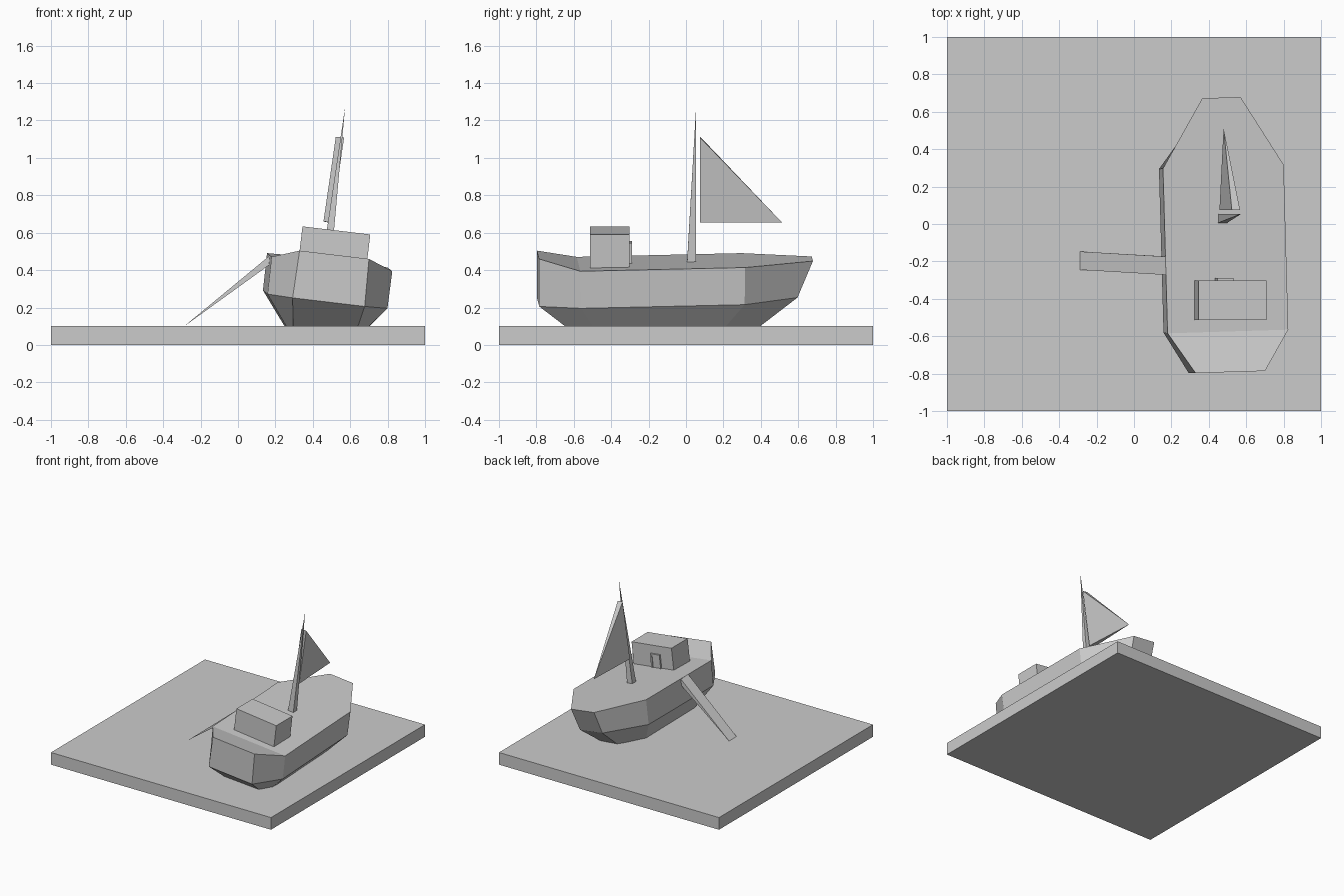
import bpy
from math import radians
from mathutils import Matrix, Vector

cube = bpy.data.objects.get("Cube")
if cube:
    bpy.data.objects.remove(cube, do_unlink=True)

GREY = (0.6, 0.6, 0.6, 1)
grey = bpy.data.materials.new("plain grey")
grey.use_nodes = True
grey.diffuse_color = GREY
grey.node_tree.nodes["Principled BSDF"].inputs["Base Color"].default_value = GREY


def build(name, verts, faces, frame=Matrix()):
    """Make a flat-shaded grey object from points given in a local frame."""
    mesh = bpy.data.meshes.new(name)
    mesh.from_pydata([frame @ Vector(v) for v in verts], [], faces)
    mesh.materials.append(grey)
    obj = bpy.data.objects.new(name, mesh)
    bpy.context.collection.objects.link(obj)
    return obj


BOX_FACES = [(0, 1, 3, 2), (4, 6, 7, 5), (0, 4, 5, 1),
             (2, 3, 7, 6), (0, 2, 6, 4), (1, 5, 7, 3)]


def box(name, centre, size, frame=Matrix()):
    verts = [[c + s * k for c, s, k in zip(centre, size, (i, j, l))]
             for i in (-.5, .5) for j in (-.5, .5) for l in (-.5, .5)]
    return build(name, verts, BOX_FACES, frame)


ROLL = Matrix.Rotation(radians(6.8), 4, 'Y')

# Ground slab
box("base_slab", (0, 0, .05), (2, 2, .1))

# Hull: three eight-sided rings, each listed as (half width, y, z) from stern to bow
hull_frame = (Matrix.Translation((.489, -.1, .443)) @ Matrix.Rotation(radians(1.6), 4, 'Z')
              @ Matrix.Rotation(radians(1.3), 4, 'X') @ ROLL)
rings = [
    [(.16, -.45, -.4), (.17, -.36, -.4), (.17, .24, -.4), (.06, .42, -.4)],
    [(.194, -.695, -.2), (.323, -.475, -.2), (.323, .4, -.2), (.1, .69, -.195)],
    [(.187, -.691, .055), (.325, -.475, 0), (.325, .407, 0), (.103, .776, 0)],
]
verts = []
for ring in rings:
    verts += ring + [(-x, y, z) for x, y, z in reversed(ring)]
faces = [(r + i, r + (i + 1) % 8, r + 8 + (i + 1) % 8, r + 8 + i)
         for r in (0, 8) for i in range(8)]
faces.append(tuple(range(7, -1, -1)))
deck = 16
faces.append(tuple(deck + i for i in (0, 1, 6, 7)))
faces.append(tuple(deck + i for i in range(1, 7)))
build("hull", verts, faces, hull_frame)

# Cabin with a framed door on its bow side
cabin_frame = Matrix.Translation((.526, -.408, .612)) @ ROLL
box("cabin", (0, 0, -.105), (.365, .21, .21), cabin_frame)
door_x, door_z, wall = -.03, -.128, .105
box("door_leaf", (door_x, wall + .003, door_z), (.06, .008, .1), cabin_frame)
for side, name in ((-1, "door_post_right"), (1, "door_post_left")):
    box(name, (door_x + side * .036, wall + .006, door_z), (.014, .016, .1), cabin_frame)
box("door_lintel", (door_x, wall + .006, door_z + .055), (.086, .016, .014), cabin_frame)

# Mast: slim four-sided spike leaning with the boat
mast_frame = Matrix.Translation((.474, .03, .445)) @ ROLL
h = .024
build("mast", [(-h, -h, 0), (h, -h, 0), (h, h, 0), (-h, h, 0), (0, h, .835)],
      [(3, 2, 1, 0)] + [(i, (i + 1) % 4, 4) for i in range(4)], mast_frame)

# Sail: wedge narrowing to its aft tip
build("sail",
      [(.457, .076, .66), (.502, .076, .655), (.567, .076, 1.108), (.523, .076, 1.113),
       (.479, .513, .655)],
      [(0, 1, 2, 3), (1, 0, 4), (2, 1, 4), (3, 2, 4), (0, 3, 4)])

# Gangplank: wedge from the deck rim down to the slab
build("gangplank",
      [(-.29, -.245, .098), (-.29, -.147, .098),
       (.18, -.272, .437), (.18, -.174, .437), (.17, -.272, .478), (.17, -.174, .478)],
      [(0, 1, 3, 2), (1, 0, 4, 5), (2, 3, 5, 4), (0, 2, 4), (1, 5, 3)])
